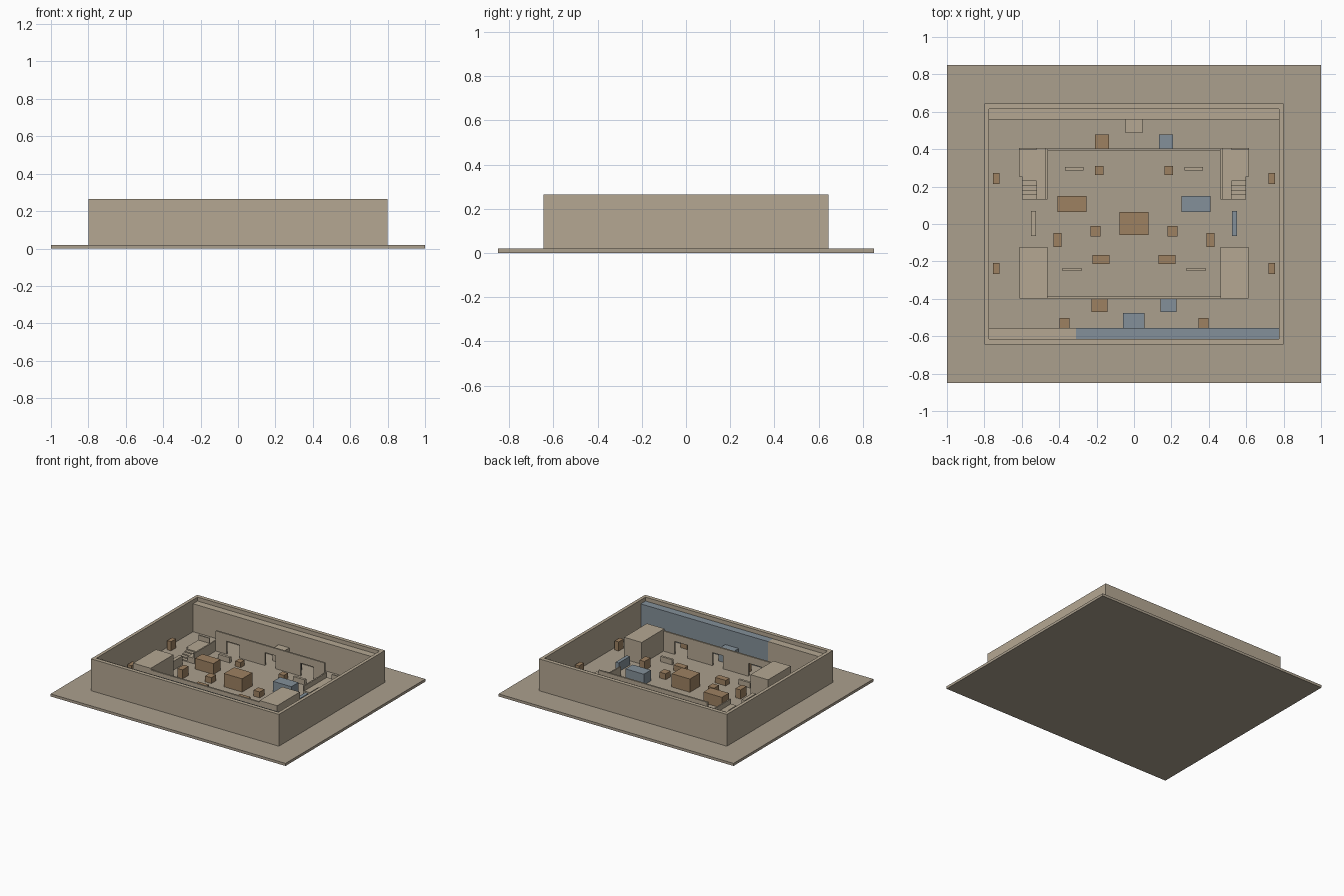
import bpy, bmesh
from mathutils import Vector

if "Cube" in bpy.data.objects:
    bpy.data.objects.remove(bpy.data.objects["Cube"])

FLOOR = 0.02


def material(name, rgb):
    m = bpy.data.materials.new(name)
    m.diffuse_color = (*rgb, 1)
    m.use_nodes = True
    m.node_tree.nodes["Principled BSDF"].inputs["Base Color"].default_value = m.diffuse_color
    return m


SAND = material("sand_plaster", (0.46, 0.39, 0.29))
EARTH = material("earth", (0.41, 0.35, 0.27))
WOOD = material("wood", (0.34, 0.22, 0.12))
BLUE = material("blue_metal", (0.23, 0.28, 0.32))


def prism(name, profile, offset, mat):
    """Closed solid from a planar profile pushed along an offset vector."""
    bm = bmesh.new()
    face = bm.faces.new([bm.verts.new(p) for p in profile])
    ext = bmesh.ops.extrude_face_region(bm, geom=[face])
    moved = [g for g in ext["geom"] if isinstance(g, bmesh.types.BMVert)]
    bmesh.ops.translate(bm, verts=moved, vec=Vector(offset))
    bmesh.ops.recalc_face_normals(bm, faces=bm.faces)
    me = bpy.data.meshes.new(name)
    bm.to_mesh(me)
    bm.free()
    me.materials.append(mat)
    ob = bpy.data.objects.new(name, me)
    bpy.context.collection.objects.link(ob)
    return ob


def box(name, x0, x1, y0, y1, top, mat, bottom=FLOOR):
    return prism(name, [(x0, y0, bottom), (x1, y0, bottom), (x1, y1, bottom), (x0, y1, bottom)],
                 (0, 0, top - bottom), mat)


def pair(name, x, y, w, d, top, left_mat, right_mat):
    """The same block on the left and right of the centre line."""
    for side, s, mat in (("left", -1, left_mat), ("right", 1, right_mat)):
        box(f"{name}_{side}", s * x - w / 2, s * x + w / 2, y - d / 2, y + d / 2, top, mat)


def door_wall(name, y, thick, doors, half=0.463, top=0.175, door_top=0.12):
    """Wall along x with door notches cut from its lower edge."""
    pts = [(-half, y, FLOOR)]
    for c, w in doors:
        a, b = c - w / 2, c + w / 2
        pts += [(a, y, FLOOR), (a, y, door_top), (b, y, door_top), (b, y, FLOOR)]
    pts += [(half, y, FLOOR), (half, y, top), (-half, y, top)]
    prism(name, pts, (0, thick, 0), SAND)


# Ground slab
box("ground", -1, 1, -0.85, 0.85, FLOOR, EARTH, 0)

# Outer walls and the slightly lower linings along the long sides
for s, n in ((-1, "left"), (1, "right")):
    xs = sorted((s * 0.8, s * 0.775))
    box(f"outer_wall_{n}", *xs, -0.645, 0.645, 0.265, SAND)
for s, n in ((-1, "front"), (1, "back")):
    ys = sorted((s * 0.645, s * 0.615))
    box(f"outer_wall_{n}", -0.775, 0.775, *ys, 0.265, SAND)
box("back_lining", -0.775, 0.775, 0.56, 0.615, 0.235, SAND)
box("front_lining", -0.775, -0.31, -0.615, -0.557, 0.235, SAND)
box("front_lining_blue", -0.31, 0.775, -0.615, -0.557, 0.235, BLUE)

# Courtyard walls with doorways
DOORS = [(-0.315, 0.11), (0, 0.09), (0.315, 0.11)]
door_wall("courtyard_back_wall", 0.39, 0.013, DOORS)
door_wall("courtyard_front_wall", -0.4, 0.013, DOORS)

# Front corner houses
pair("corner_house", 0.538, -0.261, 0.15, 0.277, 0.188, SAND, SAND)

# Back corner platforms with railings and stairs
DECK = 0.062
for s, n in ((-1, "left"), (1, "right")):
    deck = [(0.615, 0.405), (0.463, 0.405), (0.463, 0.13), (0.52, 0.13), (0.52, 0.255), (0.615, 0.255)]
    prism(f"platform_{n}", [(s * x, y, FLOOR) for x, y in deck], (0, 0, DECK - FLOOR), SAND)
    box(f"platform_inner_rail_{n}", *sorted((s * 0.463, s * 0.473)), 0.13, 0.405, 0.1, SAND, DECK)
    box(f"platform_back_rail_{n}", *sorted((s * 0.52, s * 0.615)), 0.395, 0.405, 0.1, SAND, DECK)
    steps, x = 5, s * 0.52
    run, rise = 0.125 / steps, (DECK - FLOOR) / steps
    pts = [(x, 0.13, FLOOR)]
    for i in range(steps):
        z = FLOOR + rise * (i + 1)
        pts += [(x, 0.13 + run * i, z), (x, 0.13 + run * (i + 1), z)]
    # drop the repeated corner where each riser starts
    pts.append((x, 0.255, FLOOR))
    prism(f"stairs_{n}", pts, (s * 0.08, 0, 0), SAND)

# Mirrored cover blocks: name, x, y, width, depth, top, left and right material
for args in (
    ("back_lane_crate", 0.17, 0.442, 0.075, 0.075, 0.09, WOOD, BLUE),
    ("back_small_crate", 0.185, 0.286, 0.045, 0.047, 0.06, WOOD, WOOD),
    ("back_low_wall", 0.319, 0.295, 0.098, 0.02, 0.06, SAND, SAND),
    ("large_crate", 0.332, 0.107, 0.156, 0.086, 0.103, WOOD, BLUE),
    ("mid_small_crate", 0.206, -0.039, 0.053, 0.058, 0.065, WOOD, WOOD),
    ("tall_crate", 0.409, -0.085, 0.043, 0.075, 0.09, WOOD, WOOD),
    ("long_crate", 0.177, -0.19, 0.09, 0.048, 0.062, WOOD, WOOD),
    ("front_low_wall", 0.332, -0.243, 0.101, 0.017, 0.06, SAND, SAND),
    ("side_screen", 0.537, 0.003, 0.027, 0.134, 0.087, SAND, BLUE),
    ("front_lane_crate", 0.185, -0.436, 0.086, 0.07, 0.09, WOOD, BLUE),
    ("front_wall_crate", 0.371, -0.53, 0.053, 0.053, 0.085, WOOD, WOOD),
    ("side_lane_back_crate", 0.736, 0.243, 0.034, 0.06, 0.09, WOOD, WOOD),
    ("side_lane_front_crate", 0.736, -0.238, 0.034, 0.06, 0.09, WOOD, WOOD),
):
    pair(*args)

# Blocks on the centre line
box("centre_crate", -0.078, 0.077, -0.06, 0.064, 0.122, WOOD)
box("back_centre_block", -0.046, 0.045, 0.487, 0.56, 0.115, SAND)
box("front_centre_block", -0.058, 0.056, -0.557, -0.475, 0.115, BLUE)
